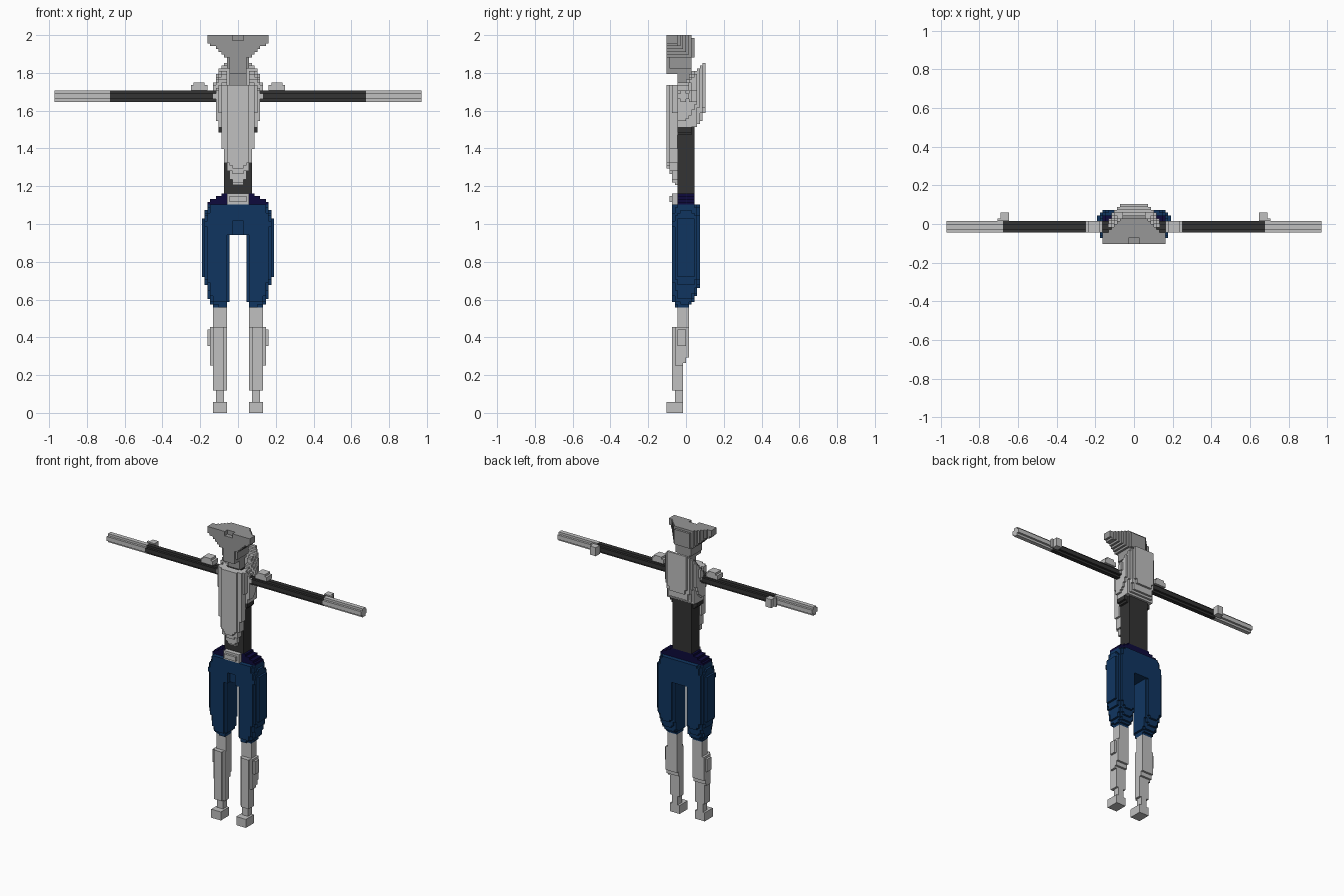
import bpy
import bmesh
import math

cube = bpy.data.objects.get("Cube")
if cube:
    bpy.data.objects.remove(cube, do_unlink=True)

V = 2.0 / 136  # edge length of one block


def material(name, rgb):
    m = bpy.data.materials.new(name)
    m.use_nodes = True
    col = (*rgb, 1.0)
    m.diffuse_color = col
    bsdf = next(n for n in m.node_tree.nodes if n.type == 'BSDF_PRINCIPLED')
    bsdf.inputs["Base Color"].default_value = col
    bsdf.inputs["Roughness"].default_value = 0.9
    return m


LIGHT = material("light grey", (0.53, 0.53, 0.53))
MID = material("mid grey", (0.31, 0.31, 0.31))
BLACK = material("charcoal", (0.033, 0.033, 0.033))
BLUE = material("blue", (0.005, 0.036, 0.118))
NAVY = material("dark navy", (0.004, 0.003, 0.045))


def ramp(t, *pts):
    """Piecewise linear value at t through rising (t, value) points."""
    if t <= pts[0][0]:
        return pts[0][1]
    for (a, va), (b, vb) in zip(pts, pts[1:]):
        if t <= b:
            return va + (vb - va) * (t - a) / (b - a)
    return pts[-1][1]


def blocks(name, mat, lo, hi, inside=lambda x, y, z: True):
    """Fill a box with cubic blocks where inside() holds, keep the outer skin."""
    r = [range(round(a / V), round(b / V)) for a, b in zip(lo, hi)]
    cells = {(i, j, k) for i in r[0] for j in r[1] for k in r[2]
             if inside((i + .5) * V, (j + .5) * V, (k + .5) * V)}
    bm = bmesh.new()
    verts = {}

    def vert(p):
        if p not in verts:
            verts[p] = bm.verts.new([c * V for c in p])
        return verts[p]

    for c in cells:
        for axis in range(3):
            u, w = (axis + 1) % 3, (axis + 2) % 3
            for side in (0, 1):
                n = list(c)
                n[axis] += 2 * side - 1
                if tuple(n) in cells:
                    continue
                quad = []
                for du, dw in ((0, 0), (1, 0), (1, 1), (0, 1)):
                    p = list(c)
                    p[axis] += side
                    p[u] += du
                    p[w] += dw
                    quad.append(vert(tuple(p)))
                bm.faces.new(quad if side else quad[::-1])
    me = bpy.data.meshes.new(name)
    bm.to_mesh(me)
    bm.free()
    me.materials.append(mat)
    ob = bpy.data.objects.new(name, me)
    bpy.context.collection.objects.link(ob)
    return ob


def pair(name, mat, lo, hi, inside=lambda x, y, z: True):
    """Left part on +x plus its mirrored right twin."""
    blocks("left_" + name, mat, lo, hi, inside)
    blocks("right_" + name, mat, (-hi[0], lo[1], lo[2]), (-lo[0], hi[1], hi[2]),
           lambda x, y, z: inside(-x, y, z))


# Head and flared hat
def hat(x, y, z):
    if z > 1.97 and abs(x) < 0.035 and y < -0.075:
        return False  # notch in the front of the brim
    wide = min(ramp(z, (1.88, 0.06), (1.97, 0.165)),
               ramp(y, (-0.06, 0.165), (0.045, 0.05)))
    back = ramp(z, (1.88, 0.03), (1.90, 0.045), (1.98, 0.045), (2.0, 0.03))
    return abs(x) < wide and y < back


blocks("hat", MID, (-.18, -.11, 1.88), (.18, .045, 2.0), hat)
blocks("head", MID, (-.06, -.10, 1.794), (.06, .03, 1.88),
       lambda x, y, z: abs(x) < ramp(z, (1.80, .045), (1.84, .06))
       and not (abs(x) > .045 and y < -.085))
blocks("neck", MID, (-.044, -.045, 1.735), (.044, .015, 1.794))
blocks("collar", BLACK, (-.044, -.059, 1.71), (.044, .015, 1.735))


# Raised armour around the back and shoulders
def shoulder_armour(x, y, z):
    x = abs(x)
    wide = ramp(y, (0, .13), (.05, .12), (.08, .095), (.11, .06))
    wide -= ramp(z, (1.5, .025), (1.7, 0))
    top = ramp(y, (-.045, 1.73), (-.01, 1.74), (.02, 1.79), (.11, 1.86))
    top -= max(0, x - .09) * 1.1
    if z > 1.72 and x < .06 and y < .06:
        return False
    back = ramp(z, (1.52, .05), (1.56, .095), (1.80, .1), (1.82, .12))
    return x < wide and z < top and y < back


blocks("shoulder_armour", LIGHT, (-.135, -.045, 1.51), (.135, .11, 1.86),
       shoulder_armour)


# Long pointed breastplate with a rounded front
def breastplate(x, y, z):
    wide = ramp(z, (1.21, .022), (1.25, .045), (1.33, .066), (1.39, .08),
                (1.65, .1))
    front = ramp(z, (1.21, -.065), (1.27, -.085), (1.33, -.11))
    return abs(x) < wide and y > front + 4 * x * x


blocks("breastplate", LIGHT, (-.105, -.11, 1.21), (.105, -.044, 1.728),
       breastplate)

# Slim waist and small dark armour edges
blocks("waist", BLACK, (-.08, -.044, 1.16), (.08, .044, 1.52))
pair("armour_edge", BLACK, (.074, -.044, 1.47), (.11, .03, 1.515),
     lambda x, y, z: x < ramp(z, (1.47, .09), (1.5, .11)))

# Arms, hands, shoulder pads and wrist knobs
def bar(x, y, z):
    return abs(y + V) < 1.2 * V or abs(z - 114 * V) < 1.2 * V


pair("arm", BLACK, (.11, -.044, 1.647), (.675, .0147, 1.706), bar)
pair("hand", LIGHT, (.675, -.044, 1.647), (.965, .0147, 1.706), bar)
pair("shoulder_pad", LIGHT, (.16, -.044, 1.70), (.25, .0147, 1.745),
     lambda x, y, z: z < 1.73 or .18 < x < .24)
pair("wrist_knob", LIGHT, (.64, .0147, 1.647), (.71, .055, 1.706),
     lambda x, y, z: y < .03 or .65 < x < .69)

# Belt and buckle
blocks("belt", NAVY, (-.165, -.059, 1.10), (.165, .059, 1.162),
       lambda x, y, z: abs(x) < ramp(z, (1.11, .165), (1.155, .09))
       and abs(y) < ramp(abs(x), (.08, .05), (.16, .04)))
blocks("buckle", LIGHT, (-.06, -.08, 1.10), (.06, -.044, 1.162))
blocks("buckle_inset", LIGHT, (-.044, -.088, 1.115), (.044, -.073, 1.145))


# Baggy trousers, two rounded legs joined at the hips
def trousers(x, y, z):
    x = abs(x)
    outer = ramp(z, (.56, .13), (.60, .155), (.66, .165), (.73, .188),
                 (1.02, .192), (1.05, .175), (1.10, .16))
    inner = ramp(z, (.56, .06), (.62, .037), (.935, .037), (.94, 0))
    if y < -.05 and .94 < z < 1.02 and x < .035:
        return False  # fold above the crotch
    if not inner <= x < outer:
        return False
    mid = (.037 + outer) / 2
    half = (outer - .037) / 2
    u = max(0, x - mid) / half if z > .94 else abs(x - mid) / half
    depth = math.sqrt(max(.12, 1 - .88 * u ** 3))
    front = ramp(z, (.56, .05), (.61, .08)) * depth
    back = ramp(z, (.56, .015), (.61, .05), (.69, .076)) * depth
    return -front < y < back


blocks("trousers", BLUE, (-.195, -.08, .555), (.195, .08, 1.10), trousers)


# Lower legs: knee, shin guard, calf and ankle
def lower_leg(x, y, z):
    if z > .45:
        return x < .132 and -.05 < y < .015
    front = -.076 if z > .12 and .075 < x < .13 else -.062
    if z < .12:
        return .08 < x < .125 and -.06 < y < -.015
    back = ramp(z, (.26, -.015), (.30, .015))
    return x < ramp(z, (.24, .135), (.27, .15)) and front < y < back


pair("lower_leg", LIGHT, (.0588, -.08, .059), (.15, .02, .56), lower_leg)
pair("shin_knob", LIGHT, (.147, -.044, .36), (.165, .0, .435))

# Feet
pair("foot", LIGHT, (.0588, -.11, 0), (.132, -.015, .065),
     lambda x, y, z: not (z > .044 and y < -.1))
